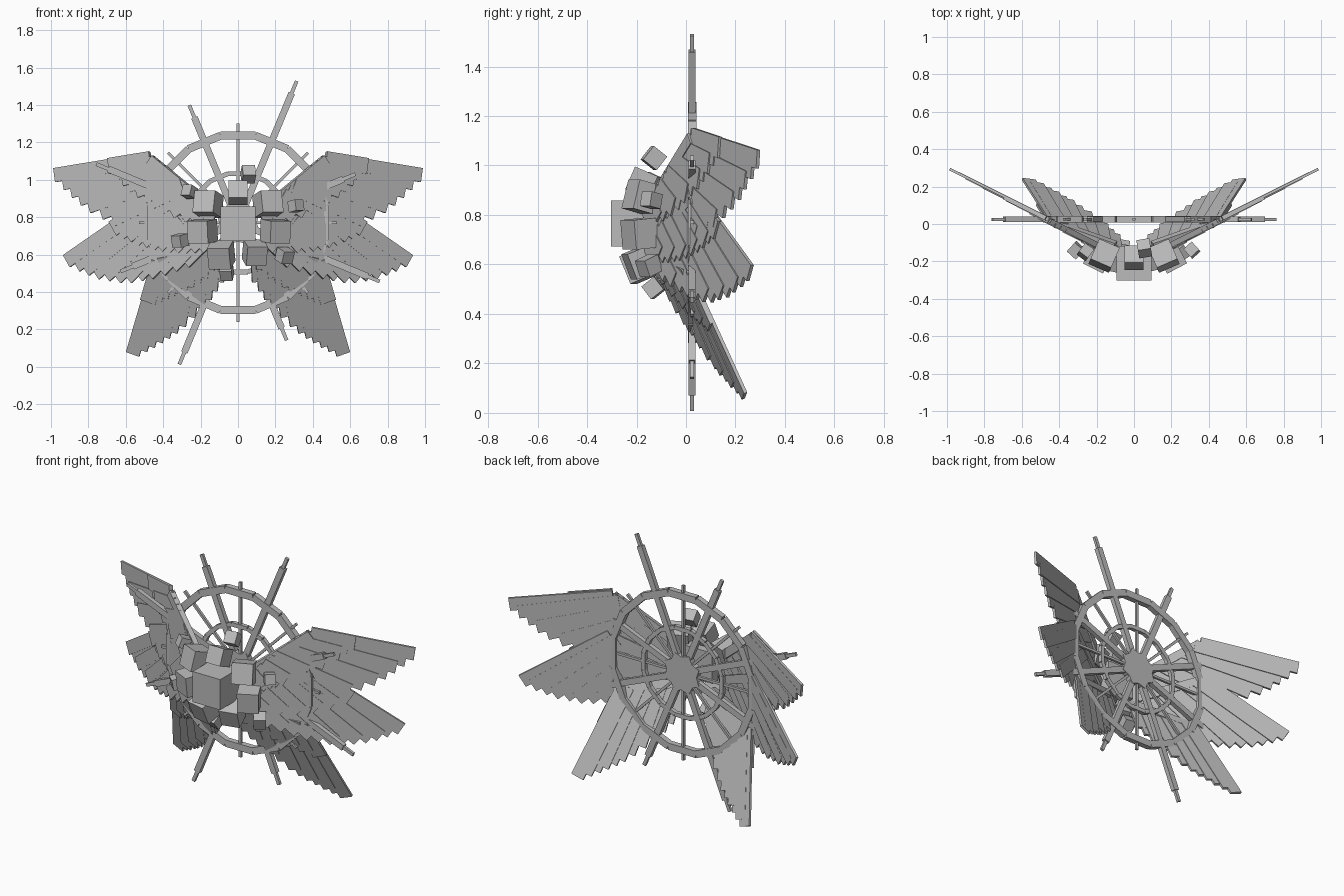
import bpy, bmesh, math
from mathutils import Vector, Matrix

cube = bpy.data.objects.get("Cube")
if cube:
    bpy.data.objects.remove(cube, do_unlink=True)

stone = bpy.data.materials.new("stone_grey")
stone.use_nodes = True
GREY = (0.5, 0.5, 0.5, 1)
stone.diffuse_color = GREY
stone.node_tree.nodes["Principled BSDF"].inputs["Base Color"].default_value = GREY

HUB = Vector((0, 0.025, 0.77))


def finish(name, bm):
    bmesh.ops.recalc_face_normals(bm, faces=bm.faces)
    mesh = bpy.data.meshes.new(name)
    bm.to_mesh(mesh)
    bm.free()
    mesh.materials.append(stone)
    obj = bpy.data.objects.new(name, mesh)
    bpy.context.collection.objects.link(obj)
    return obj


def slab(bm, a, b, normal, width, thick):
    """Box running from a to b, with its broad side facing normal."""
    along = (b - a).normalized()
    side = normal.cross(along).normalized()
    up = along.cross(side)
    frame = Matrix((along, side, up)).transposed().to_4x4()
    size = Matrix.Diagonal(((b - a).length, width, thick, 1))
    bmesh.ops.create_cube(bm, size=1, matrix=Matrix.Translation((a + b) / 2) @ frame @ size)


def polar(radius, degrees):
    t = math.radians(degrees)
    return HUB + Vector((radius * math.cos(t), 0, radius * math.sin(t)))


# Wheel rims: straight segments between sixteen corners
def rim(name, radius, width, thick):
    bm = bmesh.new()
    step = 22.5
    for i in range(16):
        slab(bm, polar(radius, (i - 0.5) * step), polar(radius, (i + 0.5) * step),
             Vector((0, 1, 0)), width, thick)
    return finish(name, bm)


rim("outer_rim", 0.475, 0.042, 0.034)
rim("inner_rim", 0.268, 0.025, 0.024)

# Spokes: alternating long and short stepped rods, with thin rods between
bm = bmesh.new()
face = Vector((0, 1, 0))
for i in range(8):
    angle = 22.5 + 45 * i
    end = 0.75 if i % 2 else 0.61
    slab(bm, polar(0.05, angle), polar(end, angle), face, 0.036, 0.028)
    slab(bm, polar(end, angle), polar(end + 0.07, angle), face, 0.02, 0.016)
    slab(bm, polar(0.05, angle + 22.5), polar(0.53, angle + 22.5), face, 0.015, 0.015)
finish("spokes", bm)

# Star shaped hub plate
bm = bmesh.new()
ring = [bm.verts.new(polar(0.125 if i % 2 else 0.1, i * 22.5) - face * 0.018) for i in range(16)]
plate = bmesh.ops.extrude_face_region(bm, geom=[bm.faces.new(ring)])
bmesh.ops.translate(bm, verts=[v for v in plate["geom"] if isinstance(v, bmesh.types.BMVert)],
                    vec=face * 0.036)
finish("hub", bm)

# Cluster of cubes, each turned outward: x, y, z, size
CUBES = [
    (0, -0.21, 0.765, 0.185), (0, -0.18, 0.93, 0.1), (0.055, -0.13, 1.03, 0.07),
    (-0.16, -0.17, 0.87, 0.12), (0.16, -0.17, 0.87, 0.12),
    (-0.26, -0.15, 0.935, 0.06), (0.31, -0.14, 0.86, 0.06),
    (-0.19, -0.18, 0.725, 0.12), (0.2, -0.18, 0.725, 0.12),
    (-0.09, -0.18, 0.6, 0.12), (0.09, -0.18, 0.61, 0.11),
    (-0.31, -0.14, 0.675, 0.065), (0.25, -0.15, 0.595, 0.07),
    (-0.06, -0.13, 0.505, 0.065),
]
for i, (x, y, z, size) in enumerate(CUBES):
    place = Vector((x, y, z))
    outward = place - Vector((0, 0.2, 0.765))
    bm = bmesh.new()
    turn = outward.to_track_quat("-Y", "Z").to_matrix().to_4x4()
    bmesh.ops.create_cube(bm, size=size, matrix=Matrix.Translation(place) @ turn)
    finish("core_cube" if i == 0 else f"outer_cube_{i}", bm)


def sample(points, t):
    f = t * (len(points) - 1)
    i = min(int(f), len(points) - 2)
    return points[i].lerp(points[i + 1], f - i)


# Wings: feathers fan from an arm to a curve of tips, all in one sloping plane
def wing(name, slope, elbow, root, tips, count=12):
    sx, sz, offset = slope
    normal = Vector((-sx, 1, -sz)).normalized()

    def on_plane(p):
        return Vector((p[0], sx * p[0] + sz * p[1] + offset, p[1]))

    arm = [on_plane(elbow), on_plane(root)]
    tip_points = [on_plane(p) for p in tips]
    feathers, coverts = bmesh.new(), bmesh.new()
    for i in range(count):
        t = i / (count - 1)
        base, tip = sample(arm, t), sample(tip_points, t)
        shift = normal * (0.003 * (i % 2) - 0.002 * i + 0.01)
        slab(feathers, base + shift, tip + shift, normal, 0.076, 0.014)
        shift -= normal * 0.01
        slab(coverts, base + shift, base.lerp(tip, 0.43) + shift, normal, 0.086, 0.014)
    slab(coverts, arm[0], arm[1], normal, 0.05, 0.03)
    for part, bm in (("feathers", feathers), ("coverts", coverts)):
        obj = finish(f"{name}_wing_{part}", bm)
        mirror = obj.modifiers.new("mirror", "MIRROR")
        mirror.use_axis[0] = True


wing("upper", (0.5, 0, -0.21), (0.47, 1.11), (0.14, 0.84),
     [(0.985, 1.025), (0.82, 0.87), (0.58, 0.74), (0.22, 0.65)])
wing("middle", (0.5, 0, -0.21), (0.48, 0.87), (0.14, 0.7),
     [(0.92, 0.565), (0.78, 0.5), (0.62, 0.47), (0.46, 0.5), (0.28, 0.56)])
wing("lower", (0.27, -0.377, 0.099), (0.42, 0.56), (0.1, 0.63),
     [(0.565, 0.065), (0.45, 0.13), (0.34, 0.2), (0.2, 0.33), (0.11, 0.46)])
